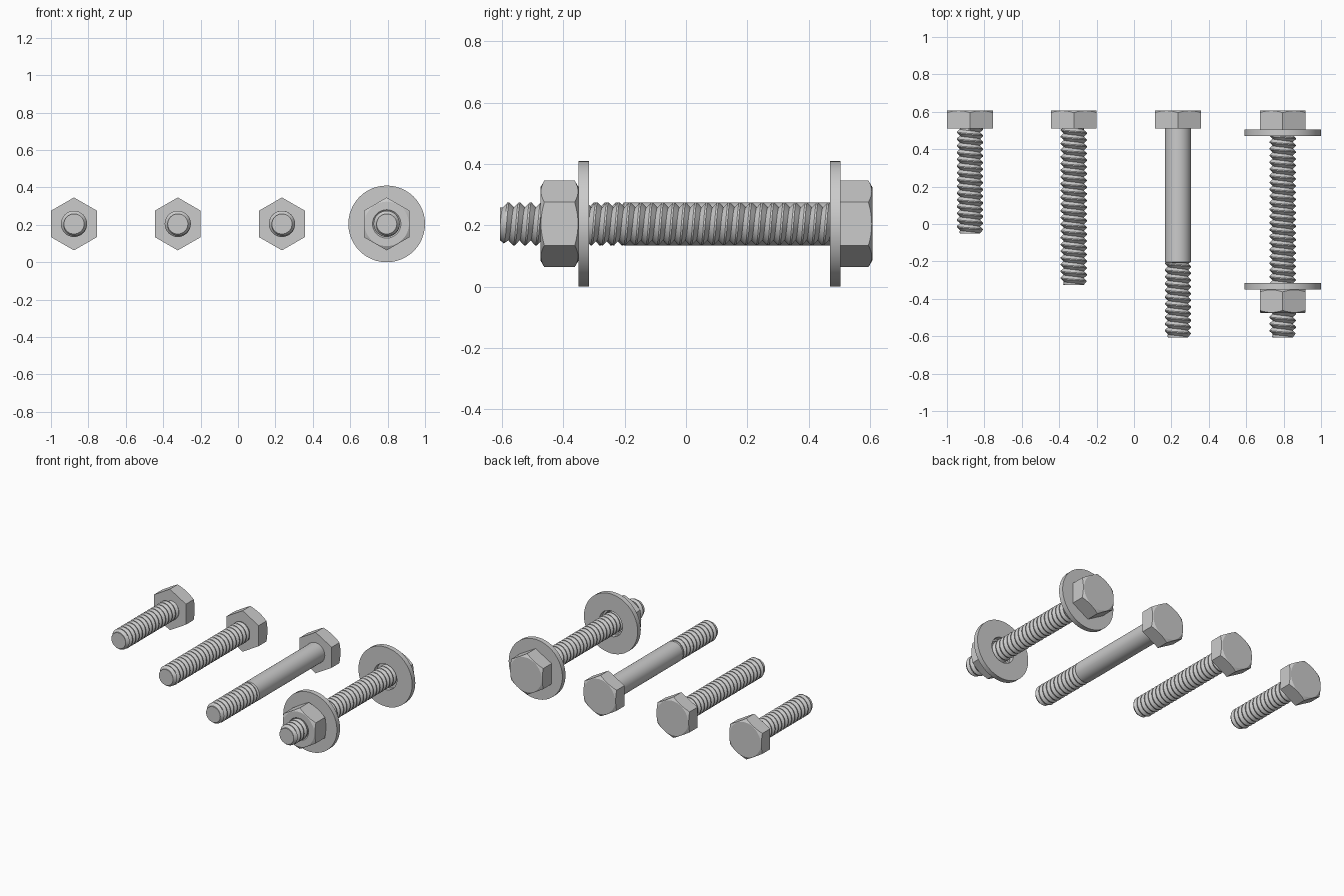
import bpy, bmesh
from math import sin, cos, pi, tan, radians

if "Cube" in bpy.data.objects:
    bpy.data.objects.remove(bpy.data.objects["Cube"])

ZC = 0.205          # height of every bolt axis
APOTHEM = 0.1225    # half width across hex flats
R_THREAD, R_ROOT, PITCH = 0.07, 0.054, 0.036
SEG = 48


def finish(name, bm, x):
    bmesh.ops.remove_doubles(bm, verts=bm.verts, dist=1e-5)
    bmesh.ops.dissolve_degenerate(bm, edges=bm.edges, dist=1e-5)
    bmesh.ops.recalc_face_normals(bm, faces=bm.faces)
    me = bpy.data.meshes.new(name)
    bm.to_mesh(me)
    bm.free()
    me.shade_smooth()
    me.set_sharp_from_angle(angle=radians(20))
    ob = bpy.data.objects.new(name, me)
    ob.location = (x, 0, ZC)
    bpy.context.collection.objects.link(ob)
    return ob


def circle(r, y):
    return [(r * cos(2 * pi * i / SEG), y, r * sin(2 * pi * i / SEG)) for i in range(SEG)]


def hexagon(y, chamfer=0):
    """Hex outline; its corners drop back along y like a cone-turned chamfer."""
    pts = []
    for i in range(SEG):
        a = 2 * pi * i / SEG
        r = APOTHEM / cos((a + pi / 6) % (pi / 3) - pi / 6)
        drop = (r - APOTHEM * 0.97) * tan(radians(30))
        pts.append((r * cos(a), y - chamfer * drop, r * sin(a)))
    return pts


def loft(name, x, rings, closed=False):
    bm = bmesh.new()
    vs = [[bm.verts.new(p) for p in ring] for ring in rings]
    pairs = list(zip(vs, vs[1:])) + ([(vs[-1], vs[0])] if closed else [])
    for a, b in pairs:
        for i in range(SEG):
            j = (i + 1) % SEG
            bm.faces.new((a[i], a[j], b[j], b[i]))
    if not closed:
        bm.faces.new(vs[0])
        bm.faces.new(vs[-1])
    return finish(name, bm, x)


def head(name, x, y0, y1):
    loft(name, x, [hexagon(y0), hexagon(y1, 1), circle(APOTHEM * 0.97, y1)])


def nut(name, x, y0, y1):
    c = APOTHEM * 0.97
    loft(name, x, [circle(0.076, y0), circle(c, y0), hexagon(y0, -1), hexagon(y1, 1),
                   circle(c, y1), circle(0.076, y1), circle(0.066, y1 - 0.01),
                   circle(0.066, y0 + 0.01)], closed=True)


def washer(name, x, y0, y1, ri=0.088, ro=0.205):
    loft(name, x, [circle(ri, y0), circle(ro, y0), circle(ro, y1), circle(ri, y1)], closed=True)


def thread(name, x, y0, y1):
    """Helical V thread from tip y0 to y1, clamped to flat ends."""
    n = 32
    bm = bmesh.new()
    profile = [(0.0, R_ROOT), (0.42, R_THREAD), (0.58, R_THREAD)]
    turns = int((y1 - y0) / PITCH) + 3
    rows = [(k + t, r) for k in range(-1, turns) for t, r in profile]
    cols = []
    for i in range(n + 1):
        a = 2 * pi * i / n
        col = []
        for t, r in rows:
            y = y0 + PITCH * (t - 1 + i / n)
            if y <= y0 or y >= y1:
                y, r = min(max(y, y0), y1), R_ROOT
            r = min(r, R_ROOT + (y - y0) * 0.8)
            col.append(bm.verts.new((r * cos(a), y, r * sin(a))))
        cols.append(col)
    for a, b in zip(cols, cols[1:]):
        for k in range(len(rows) - 1):
            bm.faces.new((a[k], a[k + 1], b[k + 1], b[k]))
    bmesh.ops.remove_doubles(bm, verts=bm.verts, dist=1e-5)
    # flat end discs
    for y in (y0, y1):
        ring = [(R_ROOT * cos(2 * pi * i / n), y, R_ROOT * sin(2 * pi * i / n)) for i in range(n)]
        bm.faces.new([bm.verts.new(p) for p in ring])
    finish(name, bm, x)


# Bolts: name, x, tip y, thread end y, head start y
bolts = [("short_bolt", -0.877, -0.05, 0.515, 0.51),
         ("medium_bolt", -0.322, -0.325, 0.515, 0.51),
         ("long_bolt", 0.235, -0.606, -0.2, 0.51),
         ("assembled_bolt", 0.795, -0.606, 0.515, 0.504)]
for name, x, tip, end, hy in bolts:
    head(name + "_head", x, hy, 0.608)
    thread(name + "_thread", x, tip, end)

# Plain shank of the long bolt
loft("long_bolt_shank", 0.235,
     [circle(R_ROOT, -0.212), circle(R_THREAD, -0.203), circle(R_THREAD, 0.512)])

# Washers and nut on the assembled bolt
washer("head_washer", 0.795, 0.47, 0.504)
washer("nut_washer", 0.795, -0.35, -0.316)
nut("nut", 0.795, -0.475, -0.35)
